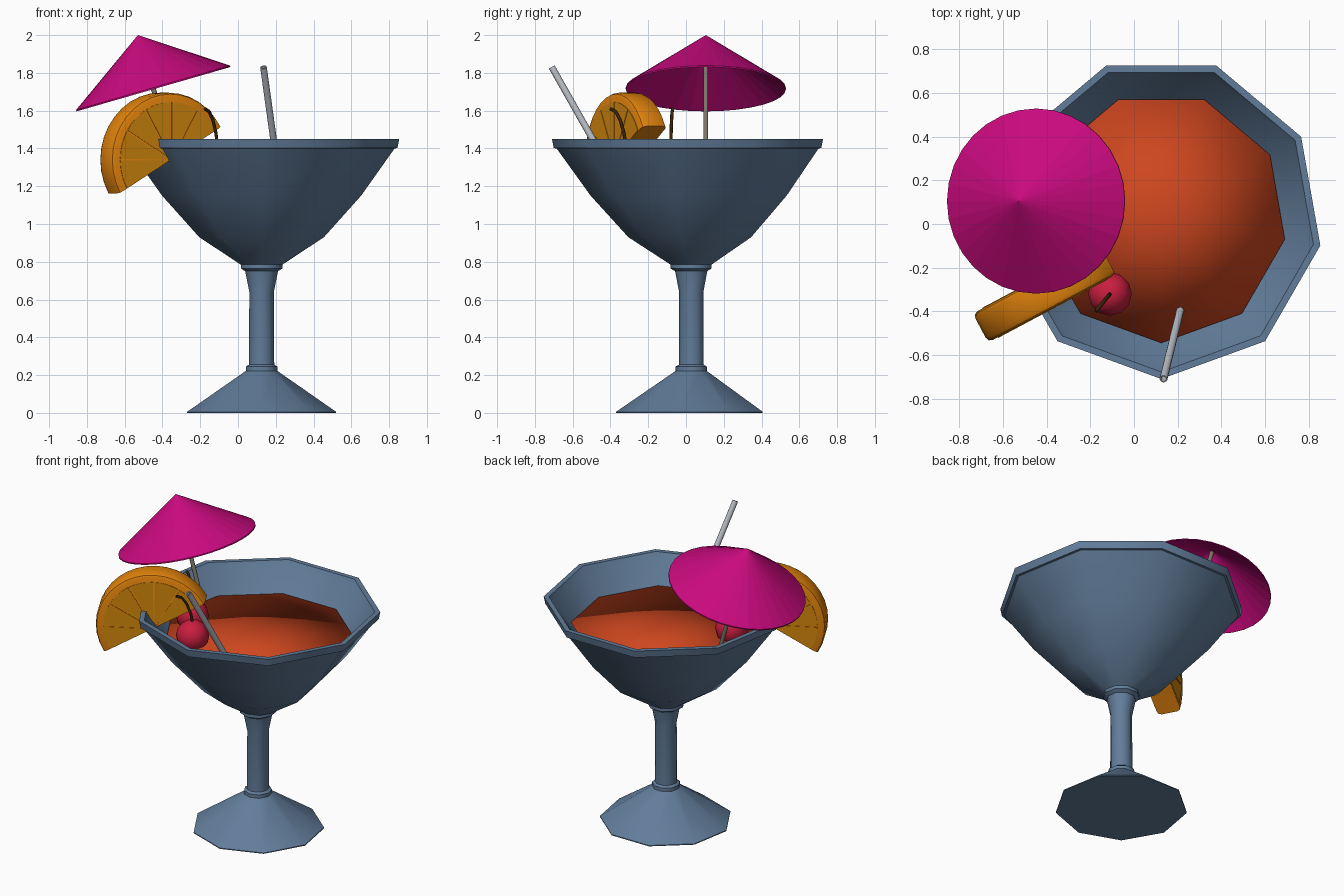
import bpy, bmesh, math
from mathutils import Matrix, Vector

if "Cube" in bpy.data.objects:
    bpy.data.objects.remove(bpy.data.objects["Cube"])

AXIS = Vector((0.125, 0.03, 0))


def material(name, rgb):
    m = bpy.data.materials.new(name)
    m.diffuse_color = [(c / 255) ** 2.2 for c in rgb] + [1]
    m.use_nodes = True
    m.node_tree.nodes["Principled BSDF"].inputs["Base Color"].default_value = m.diffuse_color
    return m


glass_mat = material("blue_glass", (98, 124, 153))
drink_mat = material("red_drink", (205, 72, 36))
pink_mat = material("pink_paper", (200, 18, 125))
wood_mat = material("wood", (125, 120, 105))
straw_mat = material("straw_grey", (185, 190, 198))
rind_mat = material("orange_rind", (225, 130, 20))
pulp_mat = material("orange_pulp", (210, 135, 20))
cherry_mat = material("cherry_red", (200, 35, 65))
stalk_mat = material("dark_stalk", (60, 40, 15))


def finish(name, bm, mat, angle=None):
    bmesh.ops.recalc_face_normals(bm, faces=bm.faces)
    me = bpy.data.meshes.new(name)
    bm.to_mesh(me)
    bm.free()
    me.materials.append(mat)
    ob = bpy.data.objects.new(name, me)
    bpy.context.collection.objects.link(ob)
    if angle:
        bpy.ops.object.select_all(action='DESELECT')
        bpy.context.view_layer.objects.active = ob
        ob.select_set(True)
        bpy.ops.object.shade_smooth_by_angle(angle=math.radians(angle))
    return ob


def lathe(name, profile, mat, sides, matrix, angle=None):
    """Revolve (radius, z) points; zero radius makes a pole."""
    bm = bmesh.new()
    rings = []
    for r, z in profile:
        if r == 0:
            rings.append([bm.verts.new((0, 0, z))] * sides)
        else:
            rings.append([bm.verts.new((r * math.cos(a), r * math.sin(a), z))
                          for a in (2 * math.pi * i / sides - math.pi / 2 for i in range(sides))])
    for p, q in zip(rings, rings[1:]):
        for i in range(sides):
            j = (i + 1) % sides
            corners = list(dict.fromkeys((p[i], p[j], q[j], q[i])))
            bm.faces.new(corners)
    bm.transform(matrix)
    return finish(name, bm, mat, angle)


def along(a, b):
    """Matrix placing local z from point a towards b."""
    a, b = Vector(a), Vector(b)
    return Matrix.Translation(a) @ (b - a).to_track_quat('Z', 'Y').to_matrix().to_4x4(), (b - a).length


def prism(name, pts, depth, mat, matrix, bevel=0):
    bm = bmesh.new()
    face = bm.faces.new([bm.verts.new((x, y, -depth / 2)) for x, y in pts])
    ext = bmesh.ops.extrude_face_region(bm, geom=[face])
    moved = [g for g in ext["geom"] if isinstance(g, bmesh.types.BMVert)]
    bmesh.ops.translate(bm, verts=moved, vec=(0, 0, depth))
    if bevel:
        # Round only the curved peel edges
        edges = [e for e in bm.edges if abs(e.verts[0].co.z - e.verts[1].co.z) < 1e-6
                 and e.calc_length() < 0.2]
        bmesh.ops.bevel(bm, geom=edges, offset=bevel, segments=2, profile=0.5, affect='EDGES')
    bm.transform(matrix)
    return finish(name, bm, mat, 30)


# Nine-sided glass: foot, stem, bowl, lip and inner wall
at_axis = Matrix.Translation(AXIS)
lathe("glass", [
    (0, 0), (0.40, 0), (0.40, 0.006), (0.085, 0.222), (0.085, 0.245), (0.068, 0.255),
    (0.066, 0.64), (0.088, 0.75), (0.112, 0.765), (0.112, 0.785),
    (0.335, 0.93), (0.535, 1.15), (0.715, 1.40), (0.73, 1.402), (0.74, 1.45),
    (0.708, 1.45), (0.685, 1.41), (0.575, 1.27), (0.49, 1.15), (0.30, 0.97), (0, 0.86)],
    glass_mat, 9, at_axis, 45)

# Drink filling the bowl
lathe("drink", [(0, 0.88), (0.29, 0.98), (0.48, 1.16), (0.575, 1.285), (0, 1.285)],
      drink_mat, 9, at_axis, 170)

# Tilted paper umbrella on its stick
apex = Vector((-0.53, 0.105, 2.0))
down = Vector((0.277, 0, -0.961))
m, _ = along(apex, apex + down)
lathe("umbrella", [(0, 0), (0.424, 0.29), (0.424, 0.298), (0, 0.012)], pink_mat, 32, m)
lathe("umbrella_stick", [(0, 0.01), (0.013, 0.01), (0.013, 0.95), (0, 0.95)], wood_mat, 10, m, 45)

# Hollow straw leaning on the lip
m, length = along((0.25, -0.24, 1.0), (0.135, -0.71, 1.83))
lathe("straw", [(0.018, 0), (0.018, length), (0.012, length), (0.012, 0), (0.018, 0)],
      straw_mat, 12, m, 45)

# Half orange slice straddling the rim
t = math.radians(28)
slice_m = (Matrix.Translation((-0.39, -0.31, 1.34)) @ Matrix.Rotation(t, 4, 'Z')
           @ Matrix.Rotation(math.pi / 2, 4, 'X') @ Matrix.Rotation(math.radians(30), 4, 'Z'))


def arc(r, a0, a1, n):
    return [(r * math.cos(a0 + (a1 - a0) * i / n), r * math.sin(a0 + (a1 - a0) * i / n))
            for i in range(n + 1)]


prism("orange_rind", arc(0.355, 0, math.pi, 18), 0.15, rind_mat, slice_m, 0.025)
for k in range(6):
    a0, a1 = math.pi * k / 6, math.pi * (k + 1) / 6
    mid = (a0 + a1) / 2
    tip = (0.015 * math.cos(mid), 0.015 * math.sin(mid))
    prism(f"orange_segment_{k + 1}", [tip] + arc(0.305, a0 + 0.015, a1 - 0.015, 4),
          0.156, pulp_mat, slice_m)

# Two cherries with bent stalks
for k, (x, y, dx, dy) in enumerate([(-0.11, -0.32, -0.065, -0.08), (-0.28, -0.08, -0.05, 0.01)], 1):
    bm = bmesh.new()
    bmesh.ops.create_uvsphere(bm, u_segments=12, v_segments=8, radius=0.1,
                              matrix=Matrix.Translation((x, y, 1.335)))
    finish(f"cherry_{k}", bm, cherry_mat, 60)
    cu = bpy.data.curves.new(f"cherry_stalk_{k}", 'CURVE')
    cu.dimensions = '3D'
    cu.bevel_depth = 0.009
    cu.bevel_resolution = 1
    cu.use_fill_caps = True
    sp = cu.splines.new('POLY')
    path = [(0, 1.42), (0.1, 1.48), (0.35, 1.55), (0.65, 1.595), (1, 1.61)]
    sp.points.add(len(path) - 1)
    for p, (f, z) in zip(sp.points, path):
        p.co = (x + dx * f, y + dy * f, z, 1)
    cu.materials.append(stalk_mat)
    bpy.context.collection.objects.link(bpy.data.objects.new(cu.name, cu))
